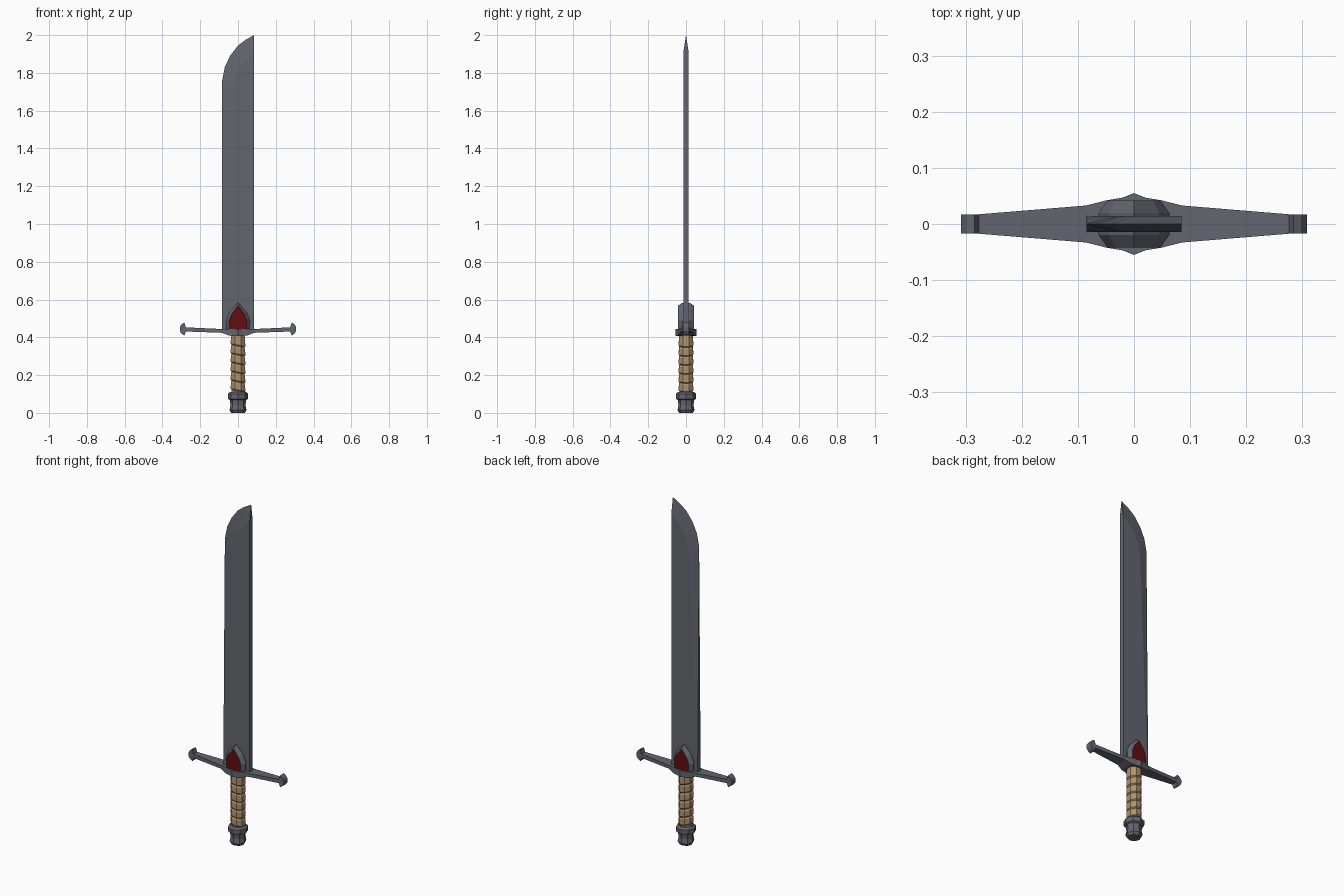
import bpy, bmesh, math

if "Cube" in bpy.data.objects:
    bpy.data.objects.remove(bpy.data.objects["Cube"])


def mat(name, col):
    m = bpy.data.materials.new(name)
    m.diffuse_color = (*col, 1)
    m.use_nodes = True
    m.node_tree.nodes["Principled BSDF"].inputs["Base Color"].default_value = m.diffuse_color
    return m


STEEL = mat("dark steel", (0.125, 0.132, 0.16))
TAN = mat("tan leather", (0.42, 0.29, 0.15))
RED = mat("deep red", (0.125, 0.004, 0.005))


def build(name, faces, *mats):
    """Make an object from faces given as lists of points."""
    bm = bmesh.new()
    for f in faces:
        bm.faces.new([bm.verts.new(p) for p in f])
    bmesh.ops.remove_doubles(bm, verts=bm.verts, dist=1e-5)
    bmesh.ops.recalc_face_normals(bm, faces=bm.faces)
    me = bpy.data.meshes.new(name)
    bm.to_mesh(me)
    bm.free()
    for m in mats:
        me.materials.append(m)
    ob = bpy.data.objects.new(name, me)
    bpy.context.collection.objects.link(ob)
    return ob


def loft(rings):
    """Faces joining successive closed rings, capped at both ends."""
    faces = [rings[0], rings[-1]]
    n = len(rings[0])
    for a, b in zip(rings, rings[1:]):
        faces += [[a[i], a[(i + 1) % n], b[(i + 1) % n], b[i]] for i in range(n)]
    return faces


def octagon(r, z, turn=0.0, tilt=0.0):
    pts = []
    for i in range(8):
        a = math.pi / 4 * (i + turn)
        x, y = r * math.cos(a), r * math.sin(a)
        pts.append((x, y, z - tilt * x))
    return pts


# blade: thick spine on +x, bevel widening upward to a sharp edge on -x
T, BASE = 0.014, 0.43
edge = [(-.085, BASE), (-.085, 1.755), (-.07, 1.83), (-.042, 1.89), (0, 1.945), (.04, 1.975), (.085, 2.0)]
bevel = [(-.08, BASE), (-.03, 1.71), (-.018, 1.765), (.0, 1.81), (.028, 1.85), (.055, 1.882), (.085, 1.91)]
faces = []
for s in (-1, 1):
    E = [(x, s * T if i == 0 else 0, z) for i, (x, z) in enumerate(edge)]
    B = [(x, s * T, z) for x, z in bevel]
    faces.append(B + [(.085, s * T, BASE)])
    for i in range(len(E) - 1):
        faces += [[E[i], E[i + 1], B[i]], [E[i + 1], B[i + 1], B[i]]]
faces.append([(-.085, -T, BASE), (-.085, T, BASE), (-.085, 0, 1.755)])
faces.append([(.085, -T, BASE), (.085, T, BASE), (.085, T, 1.91), (.085, 0, 2.0), (.085, -T, 1.91)])
faces.append([(-.085, -T, BASE), (-.08, -T, BASE), (.085, -T, BASE),
              (.085, T, BASE), (-.08, T, BASE), (-.085, T, BASE)])
build("blade", faces, STEEL)

# crossguard: rectangular sections lofted along x (x, half depth, bottom, top)
half = [(.28, .017, .431, .453), (.085, .033, .424, .444), (.05, .042, .41, .444), (.02, .047, .408, .444)]
sect = [(-x, w, a, b) for x, w, a, b in half] + [(0, .055, .408, .444)] + half[::-1]
build("crossguard", loft([[(x, -w, a), (x, w, a), (x, w, b), (x, -w, b)] for x, w, a, b in sect]), STEEL)

# flared guard ends
end = [(.276, .453), (.284, .478), (.298, .47), (.308, .455),
       (.308, .433), (.298, .418), (.284, .41), (.276, .431)]
for s, side in ((-1, "left"), (1, "right")):
    build("guard_end_" + side, loft([[(s * x, y, z) for x, z in end] for y in (-.017, .017)]), STEEL)

# pointed arch mounts with a red face on both sides of the blade
outer = [(-.06, .43), (-.063, .49), (-.045, .535), (0, .583), (.045, .535), (.063, .49), (.06, .43)]
inner = [(-.044, .43), (-.047, .488), (-.033, .525), (0, .568), (.033, .525), (.047, .488), (.044, .43)]
for s, side in ((-1, "front"), (1, "back")):
    rings = [[(x, s * y, z) for x, z in prof]
             for prof, y in ((outer, .01), (outer, .02), (inner, .042))]
    ob = build("gem_mount_" + side, loft(rings), STEEL, RED)
    for p in ob.data.polygons:
        if p.normal.y * s > 0.95:
            p.material_index = 1

# grip: octagonal, wrapped in slanted bands with narrow grooves between
rings, n, z0, z1 = [octagon(.038, .09, .5)], 6, .115, .40
step = (z1 - z0) / n
for i in range(n):
    z = z0 + i * step
    rings += [octagon(.036, z, .5, .2), octagon(.042, z + .007, .5, .2),
              octagon(.041, z + step - .008, .5, .2)]
rings.append(octagon(.038, .415, .5))
build("grip", loft(rings), TAN)

# pommel with a wide collar
prof = [(.036, 0), (.045, .015), (.04, .04), (.043, .068), (.054, .074), (.054, .1), (.043, .11)]
build("pommel", loft([octagon(r, z) for r, z in prof]), STEEL)
